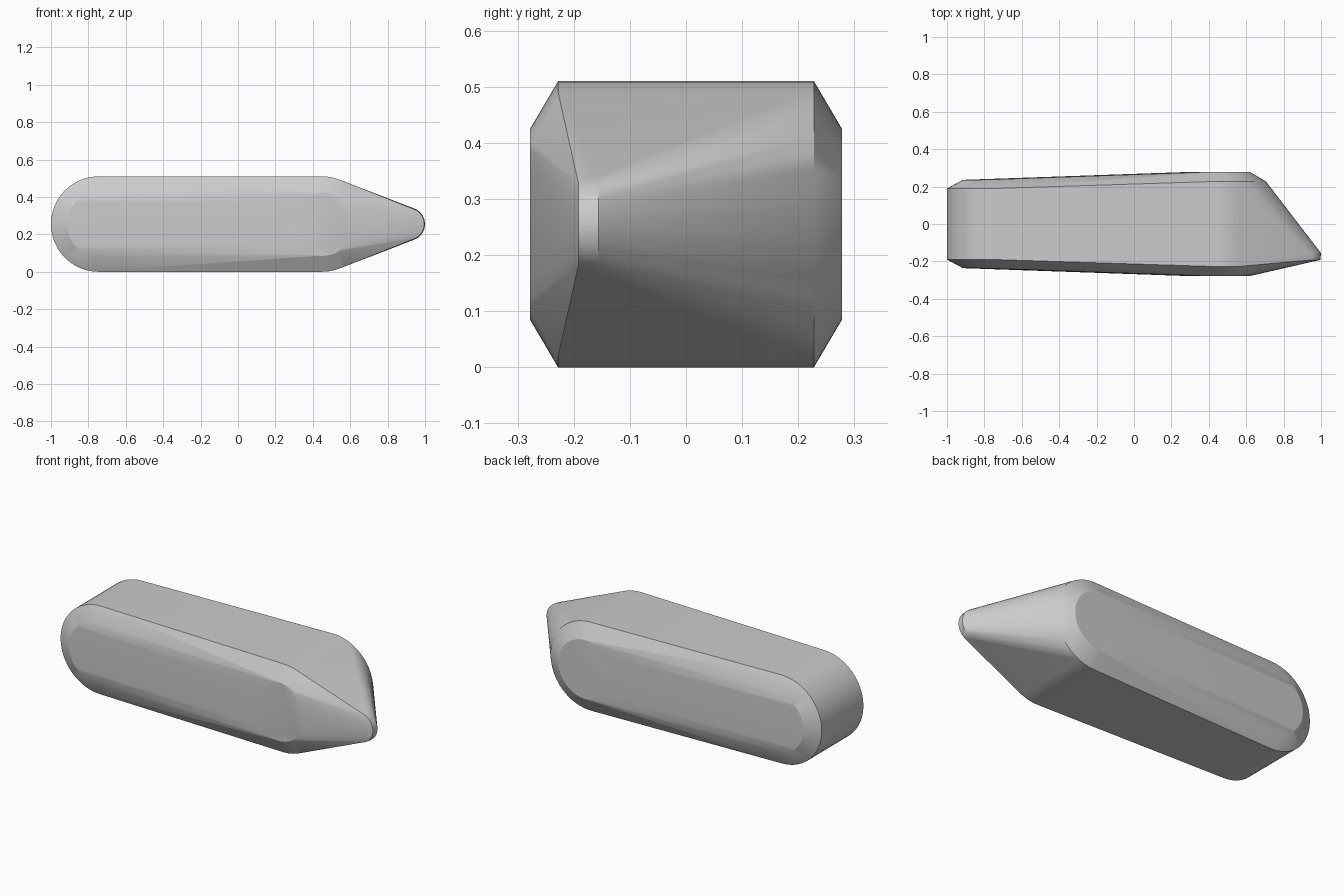
import bpy, bmesh
from math import cos, sin, pi, radians

if "Cube" in bpy.data.objects:
    bpy.data.objects.remove(bpy.data.objects["Cube"])

MID_Z = 0.255


def ring(bm, x, y, r, n=48):
    """Circle of points in the xz plane, axis along y."""
    for i in range(n):
        a = 2 * pi * i / n
        bm.verts.new((x + r * cos(a), y, MID_Z + r * sin(a)))


def chamfered_disc(bm, x, half_rim, half_face):
    for s in (-1, 1):
        ring(bm, x, s * half_rim, 0.255)
        ring(bm, x, s * half_face, 0.17)


bm = bmesh.new()
# Rounded rear end and wider front end, both with bevelled sides
chamfered_disc(bm, -0.745, 0.19, 0.236)
chamfered_disc(bm, 0.45, 0.228, 0.278)
# Small offset tip
ring(bm, 0.91, -0.192, 0.086, 24)
ring(bm, 0.91, -0.156, 0.09, 24)

# Skin everything with one taut hull
hull = bmesh.ops.convex_hull(bm, input=bm.verts[:])
inner = {g for g in hull["geom_interior"] + hull["geom_unused"]
         if isinstance(g, bmesh.types.BMVert)}
bmesh.ops.delete(bm, geom=list(inner), context='VERTS')
bmesh.ops.dissolve_limit(bm, angle_limit=radians(0.5),
                         verts=bm.verts[:], edges=bm.edges[:])
bmesh.ops.recalc_face_normals(bm, faces=bm.faces[:])

mesh = bpy.data.meshes.new("pointed_body")
bm.to_mesh(mesh)
bm.free()
body = bpy.data.objects.new("pointed_body", mesh)
bpy.context.collection.objects.link(body)
bpy.context.view_layer.objects.active = body
body.select_set(True)
bpy.ops.object.shade_smooth_by_angle(angle=radians(25))
